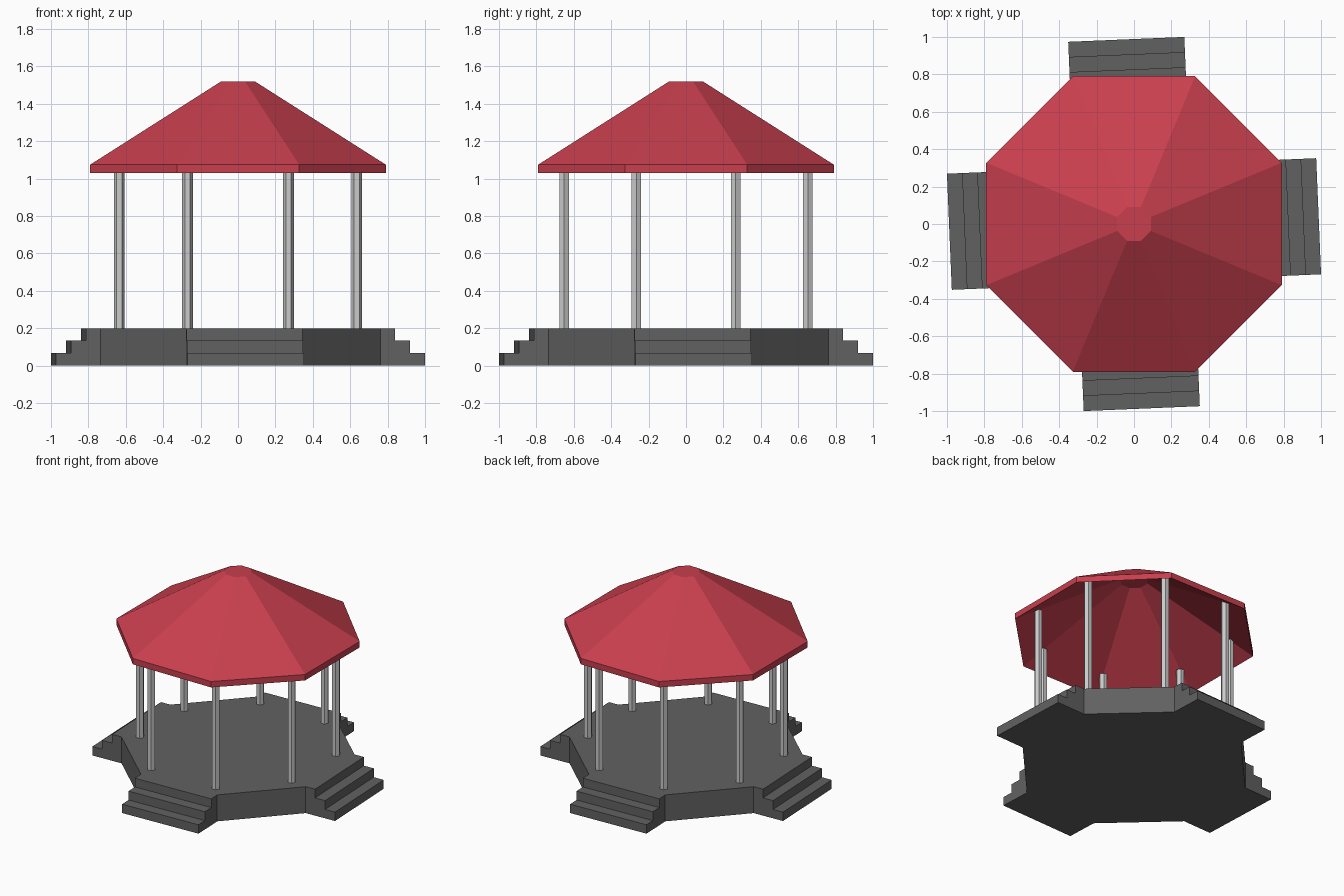
import bpy, bmesh
from math import pi, cos, sin, tan, radians

if "Cube" in bpy.data.objects:
    bpy.data.objects.remove(bpy.data.objects["Cube"])


def paint(name, rgb):
    mat = bpy.data.materials.new(name)
    mat.diffuse_color = (*rgb, 1)
    mat.use_nodes = True
    mat.node_tree.nodes["Principled BSDF"].inputs["Base Color"].default_value = mat.diffuse_color
    return mat


def finish(name, bm, mat=None):
    bmesh.ops.remove_doubles(bm, verts=bm.verts, dist=1e-5)
    bmesh.ops.recalc_face_normals(bm, faces=bm.faces)
    mesh = bpy.data.meshes.new(name)
    bm.to_mesh(mesh)
    bm.free()
    obj = bpy.data.objects.new(name, mesh)
    bpy.context.collection.objects.link(obj)
    if mat:
        mesh.materials.append(mat)
    return obj


def lathe(name, profile, sides, turn=0, center=(0, 0), mat=None):
    """Capped stack of regular polygon rings given as (circumradius, z)."""
    bm = bmesh.new()
    rings = [[bm.verts.new((center[0] + r * cos(turn + 2 * pi * i / sides),
                            center[1] + r * sin(turn + 2 * pi * i / sides), z))
              for i in range(sides)] for r, z in profile]
    for a, b in zip(rings, rings[1:]):
        for i in range(sides):
            j = (i + 1) % sides
            bm.faces.new((a[i], a[j], b[j], b[i]))
    bm.faces.new(rings[0])
    bm.faces.new(rings[-1])
    return finish(name, bm, mat)


red = paint("roof_red", (0.58, 0.05, 0.075))
dark = paint("base_grey", (0.12, 0.12, 0.12))

# Octagonal deck with a flight of steps on four sides, turned slightly
APOTHEM = 0.75
HALF = APOTHEM * tan(pi / 8)
stairs = [(APOTHEM, 0), (0.988, 0), (0.988, 0.067), (0.907, 0.067),
          (0.907, 0.134), (0.826, 0.134), (0.826, 0.2), (APOTHEM, 0.2)]
bm = bmesh.new()
flights = []
for k in range(4):
    a = radians(2.4) + k * pi / 2
    flights.append([[bm.verts.new((d * cos(a) - s * sin(a), d * sin(a) + s * cos(a), z))
                     for d, z in stairs] for s in (-HALF, HALF)])
top, bottom = [], []
for k, (l, r) in enumerate(flights):
    bm.faces.new(l)
    bm.faces.new(r)
    for i in range(1, 6):
        bm.faces.new((l[i], r[i], r[i + 1], l[i + 1]))
    nxt = flights[(k + 1) % 4][0]
    bm.faces.new((r[0], nxt[0], nxt[7], r[7]))
    top += [l[7], l[6], r[6], r[7]]
    bottom += [l[0], l[1], r[1], r[0]]
bm.faces.new(top)
bm.faces.new(bottom)
finish("deck_with_steps", bm, dark)

# Eight hexagonal posts
n = 0
for sx in (-1, 1):
    for sy in (-1, 1):
        for x, y in ((0.635, 0.265), (0.27, 0.651)):
            n += 1
            lathe(f"post_{n}", [(0.029, 0.19), (0.029, 1.12)], 6, center=(sx * x, sy * y))

# Hollow octagonal roof shell: inner slope, fascia, outer slope, flat cap
k = 1 / cos(pi / 8)
lathe("roof", [(0.09 * k, 1.475), (0.79 * k, 1.03), (0.79 * k, 1.075), (0.09 * k, 1.52)],
      8, turn=pi / 8, mat=red)
